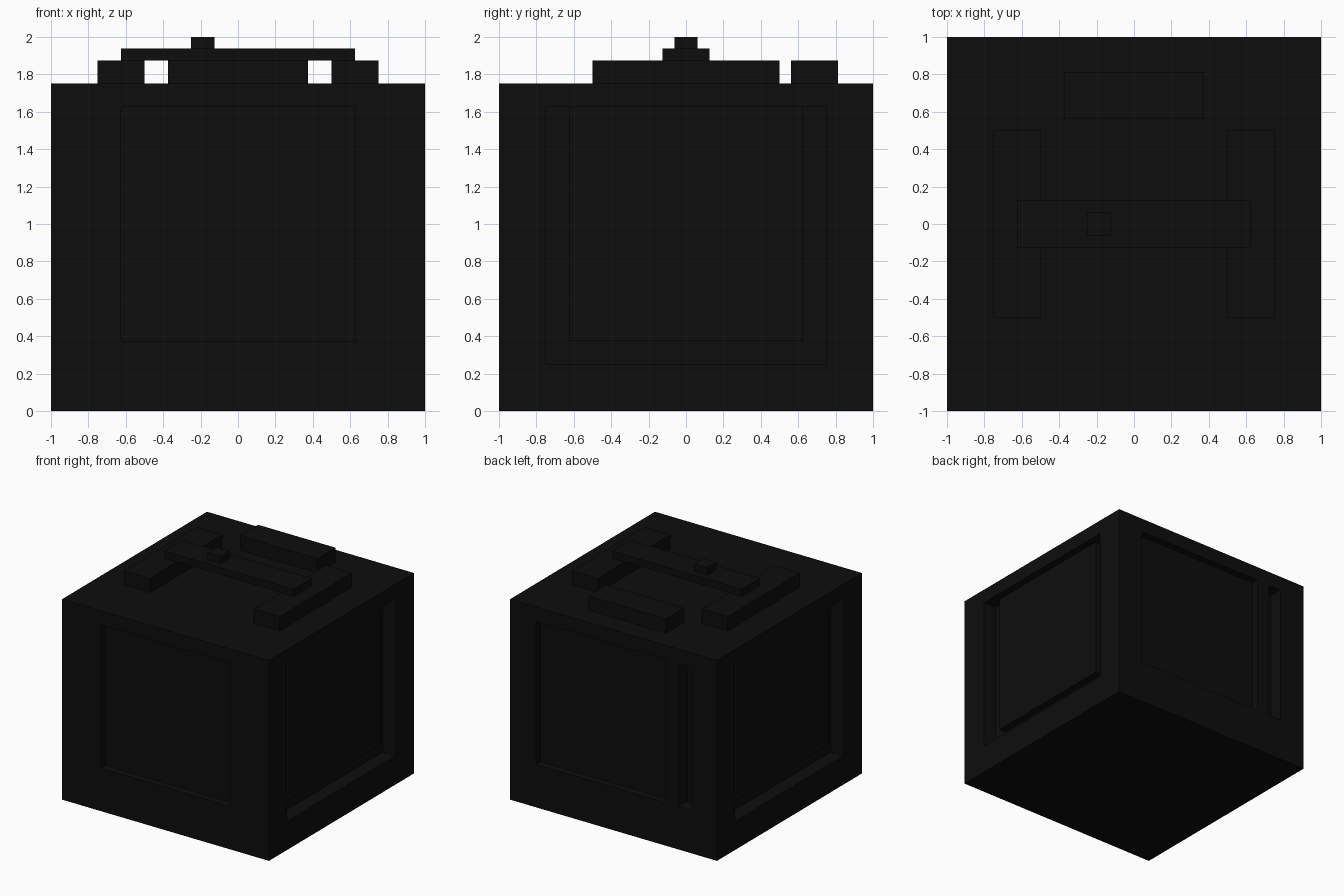
import bpy
from mathutils import Vector

cube = bpy.data.objects.get("Cube")
if cube:
    bpy.data.objects.remove(cube, do_unlink=True)

U = 1 / 16  # modelling unit

black = bpy.data.materials.new("matte_black")
black.use_nodes = True
colour = (0.004, 0.004, 0.004, 1)
black.diffuse_color = colour
black.node_tree.nodes["Principled BSDF"].inputs["Base Color"].default_value = colour


def box(name, low, high):
    """Axis-aligned box between two corners given in modelling units."""
    low, high = Vector(low) * U, Vector(high) * U
    bpy.ops.mesh.primitive_cube_add(size=1, location=(low + high) / 2)
    ob = bpy.context.object
    ob.name = name
    ob.scale = high - low
    bpy.ops.object.transform_apply(location=False, rotation=False, scale=True)
    ob.data.materials.append(black)
    return ob


def cut(target, low, high):
    """Carve a box-shaped recess and discard the cutter."""
    cutter = box("cutter", low, high)
    cutter.hide_render = True
    mod = target.modifiers.new("recess", "BOOLEAN")
    mod.operation = "DIFFERENCE"
    mod.solver = "EXACT"
    mod.object = cutter
    bpy.context.view_layer.objects.active = target
    bpy.ops.object.modifier_apply(modifier=mod.name)
    bpy.data.objects.remove(cutter, do_unlink=True)


# Main body with front recess, back recess and back slot
body = box("body", (-16, -16, 0), (16, 16, 28))
cut(body, (-10, -18, 6), (10, -15, 26))
cut(body, (-8, 15, 6), (12, 18, 26))
cut(body, (-12, 14, 6), (-10, 18, 26))

# Side recesses, each with a raised panel, and the rails on top
for side, s in (("left", 1), ("right", -1)):
    def span(a, b):
        return sorted((a * s, b * s))
    x0, x1 = span(14, 18)
    cut(body, (x0, -12, 4), (x1, 12, 26))
    x0, x1 = span(13.5, 15)
    box(side + "_panel", (x0, -10, 6), (x1, 10, 26))
    x0, x1 = span(8, 12)
    box(side + "_rail", (x0, -8, 28), (x1, 8, 30))

# Top fittings
box("back_block", (-6, 9, 28), (6, 13, 30))
box("cross_bar", (-10, -2, 30), (10, 2, 31))
box("knob", (-4, -1, 31), (-2, 1, 32))
